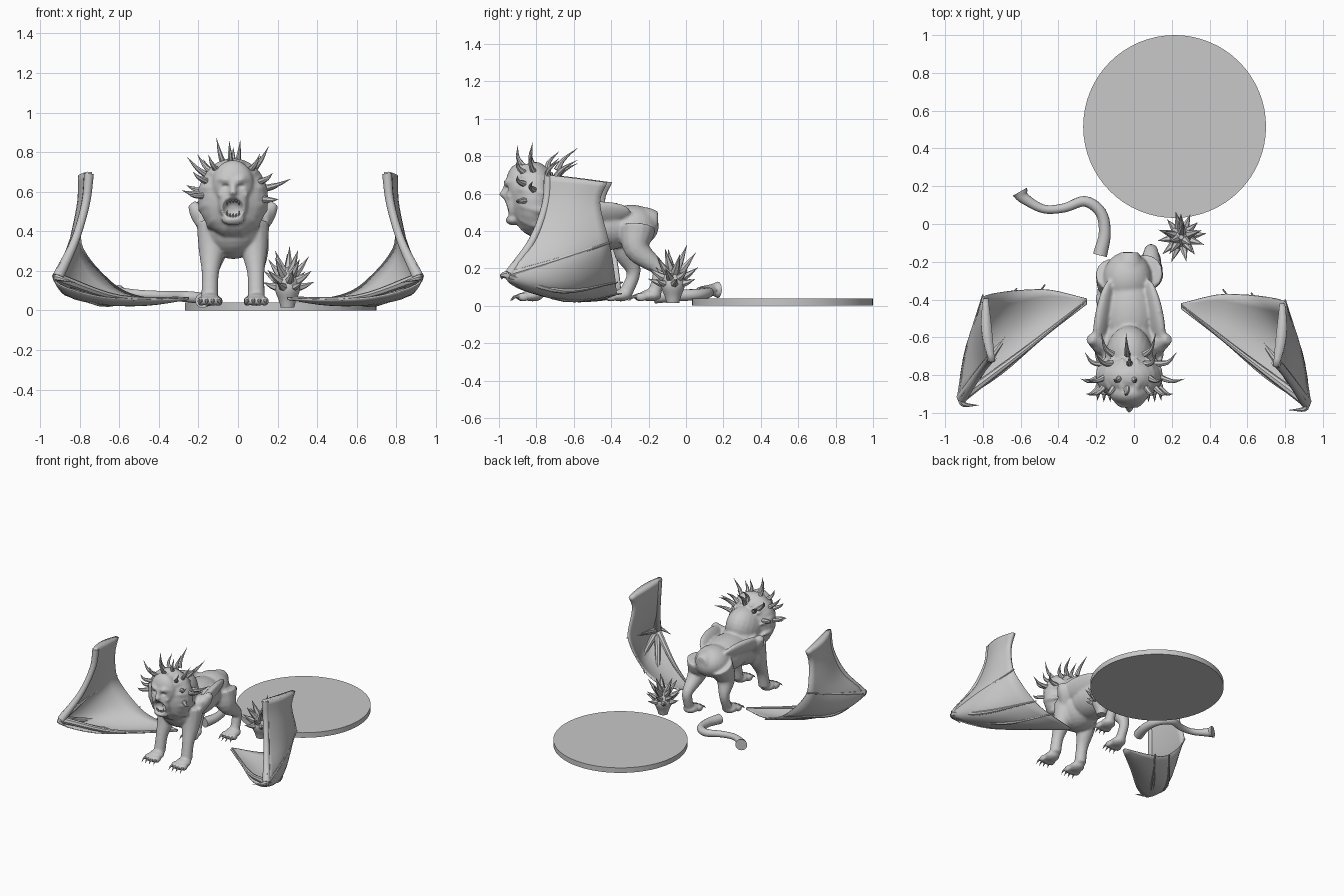
import bpy, bmesh, math, random
from mathutils import Vector, Matrix, Euler

random.seed(4)
cube = bpy.data.objects.get("Cube")
if cube:
    bpy.data.objects.remove(cube)

stone = bpy.data.materials.new("plain grey")
stone.use_nodes = True
grey = (0.58, 0.58, 0.58, 1)
stone.diffuse_color = grey
stone.node_tree.nodes["Principled BSDF"].inputs["Base Color"].default_value = grey


def finish(bm, name, angle=40):
    """Turn a bmesh into a smooth-shaded object with sharp creases."""
    bmesh.ops.recalc_face_normals(bm, faces=bm.faces)
    me = bpy.data.meshes.new(name)
    bm.to_mesh(me)
    bm.free()
    me.materials.append(stone)
    me.polygons.foreach_set("use_smooth", [True] * len(me.polygons))
    me.set_sharp_from_angle(angle=math.radians(angle))
    ob = bpy.data.objects.new(name, me)
    bpy.context.scene.collection.objects.link(ob)
    return ob


def blob(bm, loc, size, rot=(0, 0, 0)):
    m = Matrix.LocRotScale(Vector(loc), Euler(rot), Vector(size))
    bmesh.ops.create_uvsphere(bm, u_segments=24, v_segments=14, radius=1, matrix=m)


def spline(keys, steps):
    """Catmull-Rom samples through tuples of any length."""
    k = [Vector(p) for p in keys]
    k = [k[0] * 2 - k[1]] + k + [k[-1] * 2 - k[-2]]
    out = []
    for i in range(1, len(k) - 2):
        a, b, c, d = k[i - 1:i + 3]
        for s in range(steps):
            t = s / steps
            out.append((b * 2 + (c - a) * t + (a * 2 - b * 5 + c * 4 - d) * t ** 2
                        + (b * 3 - a - c * 3 + d) * t ** 3) / 2)
    return out + [k[-2]]


def tube(bm, keys, sides=10, steps=5):
    """Round tube through (x, y, z, radius) keys, closed at both ends."""
    pts = spline(keys, steps)
    rings = []
    for i, p in enumerate(pts):
        d = (pts[min(i + 1, len(pts) - 1)] - pts[max(i - 1, 0)]).to_3d().normalized()
        u = d.orthogonal().normalized() if not rings else (u - d * u.dot(d)).normalized()
        w = d.cross(u)
        r = max(p[3], 0.001)
        rings.append([bm.verts.new(p.to_3d() + (u * math.cos(a) + w * math.sin(a)) * r)
                      for a in (j * math.tau / sides for j in range(sides))])
    for a, b in zip(rings, rings[1:]):
        for j in range(sides):
            n = (j + 1) % sides
            bm.faces.new((a[j], a[n], b[n], b[j]))
    bm.faces.new(rings[0][::-1])
    bm.faces.new(rings[-1])


def spike(bm, root, tip, r, bend=(0, 0, 0), sides=7):
    mid = (Vector(root) + Vector(tip)) / 2 + Vector(bend)
    tube(bm, [(*root, r), (*mid, r * 0.6), (*tip, 0)], sides, 4)


CX = -0.025  # centre line of the beast
# Each paw: x, y. The left hind foot steps back.
paws = [(CX - 0.118, -0.83), (CX + 0.118, -0.83), (CX - 0.115, -0.36), (0.09, -0.2)]

# Round display base
bm = bmesh.new()
bmesh.ops.create_cone(bm, cap_ends=True, segments=64, radius1=0.484, radius2=0.484, depth=0.04,
                      matrix=Matrix.Translation((0.215, 0.516, 0.02)))
finish(bm, "round_base")

# Torso, neck, mane and head masses
bm = bmesh.new()
blob(bm, (CX, -0.66, 0.42), (0.155, 0.18, 0.16))
blob(bm, (CX, -0.48, 0.42), (0.145, 0.24, 0.13))
blob(bm, (CX - 0.01, -0.29, 0.425), (0.13, 0.145, 0.115))
tube(bm, [(CX, -0.3, 0.455, 0.085), (CX, -0.2, 0.455, 0.07), (CX, -0.15, 0.455, 0.05)], 14)
blob(bm, (CX, -0.72, 0.53), (0.13, 0.19, 0.16), (0.5, 0, 0))
blob(bm, (CX, -0.81, 0.57), (0.178, 0.125, 0.2))
blob(bm, (CX, -0.895, 0.64), (0.105, 0.07, 0.12))
blob(bm, (CX, -0.925, 0.55), (0.075, 0.05, 0.105))
blob(bm, (CX, -0.925, 0.46), (0.06, 0.04, 0.03))
blob(bm, (CX, -0.967, 0.597), (0.022, 0.033, 0.02))
tube(bm, [(CX, -0.94, 0.68, 0.018), (CX, -0.97, 0.615, 0.016)])
for s in (-1, 1):
    # Brow, cheek
    tube(bm, [(CX + s * 0.01, -0.958, 0.65, 0.014), (CX + s * 0.045, -0.955, 0.663, 0.017),
              (CX + s * 0.085, -0.915, 0.655, 0.014)])
    blob(bm, (CX + s * 0.055, -0.935, 0.585), (0.024, 0.025, 0.024))
    # Flat wing sockets along the shoulders
    blob(bm, (CX + s * 0.135, -0.49, 0.49), (0.035, 0.2, 0.075), (0.05, s * 0.5, s * 0.2))
    tube(bm, [(CX + s * 0.1, -0.66, 0.42, 0.07), (CX + s * 0.17, -0.62, 0.49, 0.05),
              (CX + s * 0.21, -0.61, 0.54, 0.024)])
    # Front leg
    tube(bm, [(CX + s * 0.1, -0.68, 0.44, 0.085), (CX + s * 0.107, -0.71, 0.31, 0.068),
              (CX + s * 0.115, -0.755, 0.19, 0.044), (CX + s * 0.118, -0.78, 0.07, 0.043)], 14)
# Hind legs, one forward and one back
tube(bm, [(CX - 0.08, -0.27, 0.42, 0.1), (CX - 0.1, -0.32, 0.3, 0.072),
          (CX - 0.115, -0.28, 0.18, 0.038), (CX - 0.115, -0.32, 0.07, 0.036)], 14)
tube(bm, [(CX + 0.08, -0.26, 0.42, 0.1), (0.085, -0.26, 0.3, 0.07),
          (0.09, -0.15, 0.2, 0.04), (0.09, -0.15, 0.13, 0.036), (0.09, -0.17, 0.07, 0.036)], 14)
for x, y in paws:
    blob(bm, (x, y + 0.01, 0.055), (0.055, 0.06, 0.032))
    for t in (-1.5, -0.5, 0.5, 1.5):
        blob(bm, (x + t * 0.03, y - 0.05 + abs(t) * 0.008, 0.047), (0.018, 0.035, 0.024))
# Mane locks sweeping round the face
for i in range(12):
    a = (i + 0.5) / 12 * math.tau
    c, z = math.cos(a), math.sin(a)
    tube(bm, [(CX + c * 0.1, -0.895, 0.585 + z * 0.14, 0.016),
              (CX + c * 0.14, -0.86, 0.575 + z * 0.165, 0.024),
              (CX + c * 0.16, -0.79, 0.56 + z * 0.18, 0.024),
              (CX + c * 0.145, -0.71, 0.54 + z * 0.17, 0.008)], 8, 4)
body = finish(bm, "body_and_head")
mod = body.modifiers.new("merge", 'REMESH')
mod.mode, mod.voxel_size = 'VOXEL', 0.009
mod = body.modifiers.new("soften", 'SMOOTH')
mod.factor, mod.iterations = 0.5, 5
merged = bpy.data.meshes.new_from_object(body.evaluated_get(bpy.context.evaluated_depsgraph_get()))
body.modifiers.clear()
# Press the open mouth and eye sockets into the face
pits = [(0, 0.517, 0.055, 0.052, 0.06), (-0.038, 0.627, 0.022, 0.012, 0.014),
        (0.038, 0.627, 0.022, 0.012, 0.014)]
for v in merged.vertices:
    if v.co.y < -0.89:
        for x, z, w, h, depth in pits:
            d = math.hypot((v.co.x - CX - x) / w, (v.co.z - z) / h)
            v.co.y += depth * max(0, 1 - d ** 3)
merged.materials.clear()
merged.materials.append(stone)
merged.polygons.foreach_set("use_smooth", [True] * len(merged.polygons))
body.data = merged

# Teeth and claws
bm = bmesh.new()
for t in (-2, -1, 0, 1, 2):
    long = 0.03 if abs(t) == 2 else 0.014
    x = CX + t * 0.015
    spike(bm, (x, -0.945, 0.565), (x, -0.952, 0.558 - long), 0.007)
    spike(bm, (x, -0.935, 0.47), (x, -0.945, 0.478 + long), 0.007)
finish(bm, "teeth")
bm = bmesh.new()
for px, y in paws:
    for t in (-1.5, -0.5, 0.5, 1.5):
        x, f = px + t * 0.03, y - 0.075 + abs(t) * 0.008
        spike(bm, (x, f, 0.05), (x + t * 0.004, f - 0.04, 0.026), 0.011, (0, 0, 0.008))
finish(bm, "claws")

# Long curved quills in rows over the mane
bm = bmesh.new()
for y, n, lo, hi, reach, back in ((-0.85, 7, 2, 178, 0.29, -0.05), (-0.8, 6, 20, 168, 0.33, -0.02),
                                  (-0.74, 5, 15, 165, 0.295, 0.06), (-0.69, 3, 50, 130, 0.275, 0.11)):
    for i in range(n):
        a = math.radians(lo + (hi - lo) * i / (n - 1) + random.uniform(-5, 5))
        c, z = math.cos(a), math.sin(a)
        k = reach * random.uniform(0.86, 1.04)
        spike(bm, (CX + c * 0.14, y, 0.565 + z * 0.16), (CX + c * k * 0.9, y + back, 0.565 + z * k),
              0.019, (c * 0.012, -0.022, -0.004))
finish(bm, "mane_quills")

# Loose tail length with flared ends
bm = bmesh.new()
tube(bm, [(-0.605, 0.17, 0.085, 0.044), (-0.58, 0.135, 0.085, 0.03), (-0.48, 0.08, 0.08, 0.023),
          (-0.37, 0.085, 0.075, 0.024), (-0.26, 0.12, 0.07, 0.028), (-0.175, 0.06, 0.06, 0.03),
          (-0.155, -0.05, 0.055, 0.032), (-0.18, -0.165, 0.05, 0.038)], 14)
finish(bm, "tail")

# Spiked tail club
bm = bmesh.new()
core = Vector((0.25, -0.07, 0.13))
tube(bm, [(0.25, -0.07, 0.015, 0.035), (0.25, -0.07, 0.05, 0.045), (0.25, -0.07, 0.11, 0.066),
          (0.25, -0.07, 0.17, 0.05), (0.25, -0.07, 0.22, 0.012)], 12)
for n, lift, size in ((6, 0.1, 0.135), (6, 0.5, 0.155), (5, 0.9, 0.18), (3, 1.2, 0.2)):
    for i in range(n):
        a = (i + lift * 1.4) / n * math.tau
        d = Vector((math.cos(a) * math.cos(lift), math.sin(a) * math.cos(lift), math.sin(lift)))
        spike(bm, core + d * 0.03 + Vector((0, 0, lift * 0.03 - 0.02)),
              core + d * size * random.uniform(0.85, 1.1), 0.027, (0, 0, -0.006), 6)
finish(bm, "tail_club")

# Wings: front edge, back edge, outward bulge and relative thickness of each rib
ribs = [((0.75, -0.755, 0.7), (0.785, -0.42, 0.66), (0.012, 0, 0), 1),
        ((0.765, -0.765, 0.55), (0.785, -0.46, 0.55), (0.015, 0, 0), 0.8),
        ((0.82, -0.83, 0.36), (0.8, -0.42, 0.37), (0.025, 0, 0), 0.5),
        ((0.92, -0.945, 0.2), (0.765, -0.4, 0.28), (0.04, 0, -0.04), 0.3),
        ((0.9, -0.95, 0.13), (0.68, -0.385, 0.18), (0.045, 0, -0.075), 0.3),
        ((0.7, -0.82, 0.07), (0.58, -0.375, 0.1), (0.01, 0, -0.05), 0.3),
        ((0.47, -0.62, 0.055), (0.44, -0.375, 0.06), (0, 0, -0.025), 0.3),
        ((0.25, -0.45, 0.06), (0.25, -0.42, 0.06), (0, 0, 0), 0.25)]
hub = (0.912, -0.945, 0.165)
cols = 9
for side, s, dy in (("left", 1, 0), ("right", -1, 0.025)):
    place = Matrix.Translation((0, dy, 0)) @ Matrix.Diagonal((s, 1, 1, 1))
    bm = bmesh.new()
    weight = bm.verts.layers.deform.verify()
    grid = []
    for e in spline([(*f, *b, *g, w) for f, b, g, w in ribs], 4):
        f, b, g = Vector(e[0:3]), Vector(e[3:6]), Vector(e[6:9])
        row = []
        for j in range(cols):
            t = j / (cols - 1)
            v = bm.verts.new(f.lerp(b, t) + g * math.sin(math.pi * t))
            v[weight][0] = e[9] * (0.5 + 0.5 * math.sin(math.pi * t))
            row.append(v)
        grid.append(row)
    for a, b in zip(grid, grid[1:]):
        for j in range(cols - 1):
            bm.faces.new((a[j], a[j + 1], b[j + 1], b[j]))
    bm.transform(place)
    wing = finish(bm, side + "_wing_membrane")
    wing.vertex_groups.new(name="thickness")
    mod = wing.modifiers.new("thickness", 'SOLIDIFY')
    mod.thickness, mod.offset, mod.vertex_group = 0.055, 0, "thickness"

    # Arm, fingers and thumb claw
    bm = bmesh.new()
    tube(bm, [(0.753, -0.735, 0.69, 0.025), (0.77, -0.75, 0.54, 0.022), (0.825, -0.82, 0.35, 0.022),
              (*hub, 0.03)])
    for mid, tip in (((0.88, -0.7, 0.24), (0.8, -0.4, 0.34)), ((0.84, -0.66, 0.08), (0.62, -0.365, 0.125)),
                     ((0.7, -0.65, 0.035), (0.47, -0.345, 0.065)), ((0.6, -0.71, 0.065), (0.25, -0.43, 0.065))):
        tube(bm, [(*hub, 0.026), (*mid, 0.015), (*tip, 0.004)], 8)
    spike(bm, hub, (0.82, -0.985, 0.14), 0.024, (0.035, -0.015, 0.01))
    bm.transform(place)
    finish(bm, side + "_wing_bones")
